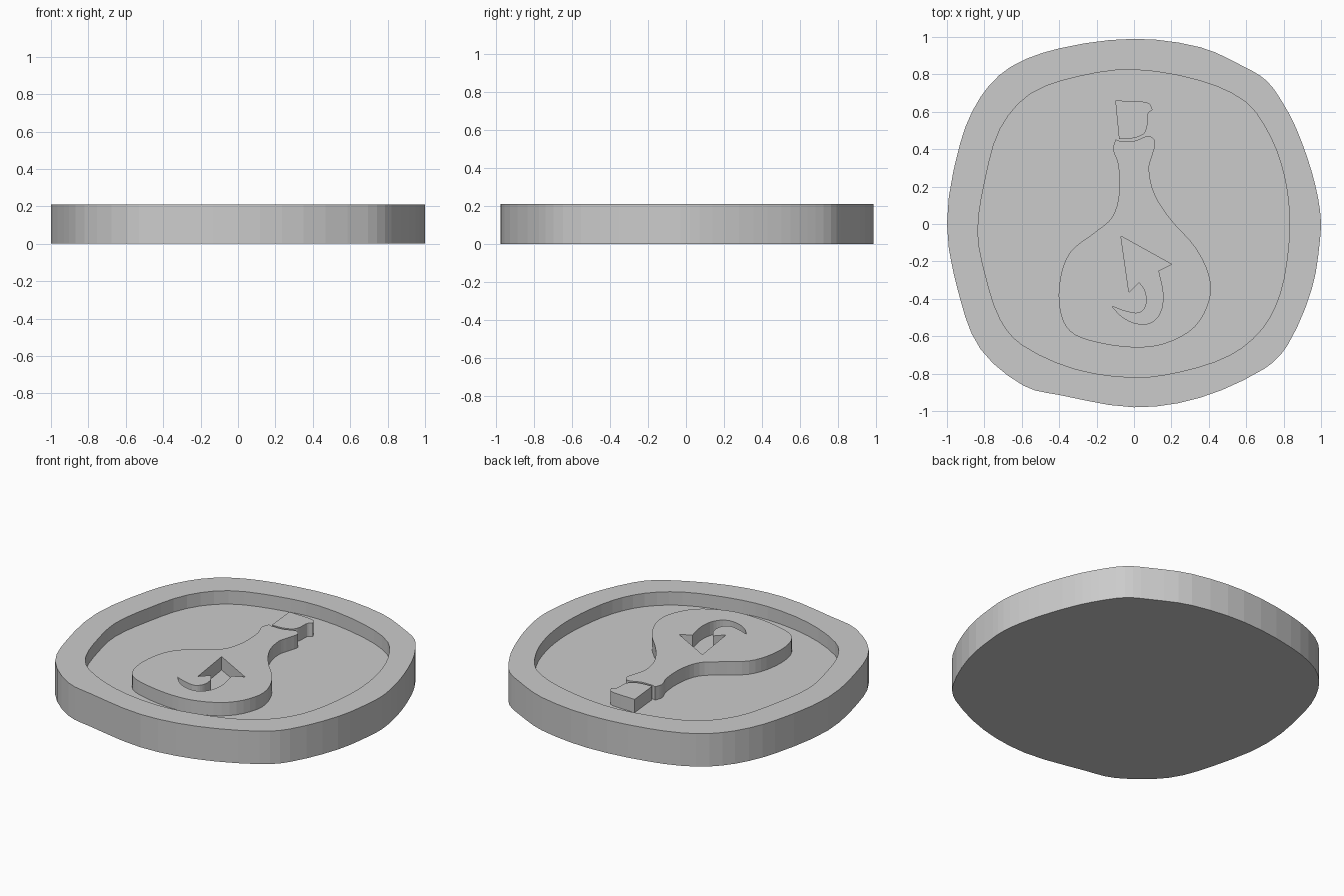
import bpy, bmesh
from mathutils import Vector

if "Cube" in bpy.data.objects:
    bpy.data.objects.remove(bpy.data.objects["Cube"])

grey = bpy.data.materials.new("stone grey")
grey.diffuse_color = (0.6, 0.6, 0.6, 1)
grey.use_nodes = True
grey.node_tree.nodes["Principled BSDF"].inputs["Base Color"].default_value = grey.diffuse_color

TOP, FLOOR = 0.21, 0.125


def smooth_loop(points, steps, corners=()):
    """Closed smooth outline through the points; listed indices stay sharp."""
    n, out = len(points), []
    p = [Vector(q) for q in points]

    def tangent(i):
        return (p[(i + 1) % n] - p[i - 1]) * 0.5

    for i in range(n):
        j = (i + 1) % n
        a, b, chord = p[i], p[j], p[j] - p[i]
        if i in corners and j in corners:
            out.append(a)
            continue
        # limit tangents to the span length so uneven spacing does not overshoot
        ta, tb = (chord if k in corners else tangent(k).normalized() * chord.length
                  for k in (i, j))
        for s in range(steps):
            t = s / steps
            out.append(a * (2*t**3 - 3*t**2 + 1) + ta * (t**3 - 2*t**2 + t)
                       + b * (3*t**2 - 2*t**3) + tb * (t**3 - t**2))
    return out


def ring(bm, loop, z):
    return [bm.verts.new((q.x, q.y, z)) for q in loop]


def wall(bm, low, high):
    n = len(low)
    for i in range(n):
        j = (i + 1) % n
        bm.faces.new((low[i], low[j], high[j], high[i]))


def cap(bm, *rings):
    edges = []
    for r in rings:
        for a, b in zip(r, r[1:] + r[:1]):
            edges.append(bm.edges.get((a, b)) or bm.edges.new((a, b)))
    bmesh.ops.triangle_fill(bm, edges=edges, use_beauty=True, normal=(0, 0, 1))


def finish(bm, name):
    bmesh.ops.recalc_face_normals(bm, faces=bm.faces[:])
    top = max(bm.faces, key=lambda f: f.calc_center_median().z + abs(f.normal.z))
    if top.normal.z < 0:
        bmesh.ops.reverse_faces(bm, faces=bm.faces[:])
    mesh = bpy.data.meshes.new(name)
    bm.to_mesh(mesh)
    bm.free()
    mesh.materials.append(grey)
    obj = bpy.data.objects.new(name, mesh)
    bpy.context.collection.objects.link(obj)


def raised_plate(name, outline, hole=None):
    bm = bmesh.new()
    tops = []
    for loop in filter(None, (outline, hole)):
        low, high = ring(bm, loop, FLOOR), ring(bm, loop, TOP)
        wall(bm, low, high)
        tops.append(high)
    cap(bm, *tops)
    finish(bm, name)


# Rounded-square token outline and recess outline
outer = smooth_loop([
    (0, .99), (.355, .945), (.59, .84), (.71, .765), (.80, .64), (.87, .505),
    (.95, .28), (.995, .07), (.995, -.08), (.95, -.35), (.82, -.65), (.695, -.775),
    (.35, -.93), (0, -.98), (-.395, -.915), (-.59, -.865), (-.82, -.67),
    (-.93, -.4), (-1, 0), (-.93, .43), (-.82, .68), (-.66, .84), (-.395, .94)], 3)
inner = smooth_loop([
    (0, .825), (.355, .765), (.6, .65), (.73, .465), (.80, .27), (.83, .07),
    (.825, -.13), (.78, -.375), (.685, -.56), (.515, -.7), (.245, -.79), (0, -.82),
    (-.315, -.775), (-.6, -.645), (-.715, -.51), (-.795, -.27), (-.835, -.04),
    (-.795, .24), (-.715, .51), (-.555, .695), (-.29, .79)], 3)

# Token body: a tray with a raised rim
bm = bmesh.new()
base, rim = ring(bm, outer, 0), ring(bm, outer, TOP)
rim_in, floor = ring(bm, inner, TOP), ring(bm, inner, FLOOR)
wall(bm, base, rim)
wall(bm, floor, rim_in)
cap(bm, base)
cap(bm, rim, rim_in)
cap(bm, floor)
finish(bm, "token_body")

# Flask with a hooked arrow cut through it
flask = smooth_loop([
    (-.075, .443), (.005, .445), (.08, .47), (.113, .44), (.10, .375), (.08, .295),
    (.11, .16), (.2, .02), (.325, -.12), (.4, -.27), (.405, -.4), (.325, -.55),
    (.165, -.64), (0, -.66), (-.21, -.63), (-.34, -.575), (-.395, -.465),
    (-.395, -.295), (-.34, -.15), (-.21, -.045), (-.118, .035), (-.08, .16),
    (-.085, .32), (-.112, .4), (-.098, .452)], 4, corners=(0, 24))
arrow = smooth_loop([
    (-.07, -.065), (.2, -.215), (.13, -.25), (.155, -.375), (.14, -.475),
    (.085, -.53), (.005, -.53), (-.065, -.495), (-.118, -.44), (-.05, -.465),
    (.03, -.475), (.065, -.43), (.06, -.36), (.027, -.31), (-.027, -.365)],
    4, corners=(0, 1, 2, 8, 13, 14))
raised_plate("flask", flask, arrow)

# Flask stopper
stopper = smooth_loop([
    (-.1, .66), (.03, .655), (.08, .645), (.1, .61), (.075, .59), (.07, .52),
    (.05, .48), (-.01, .458), (-.08, .455)], 4, corners=(0, 3, 8))
raised_plate("stopper", stopper)
